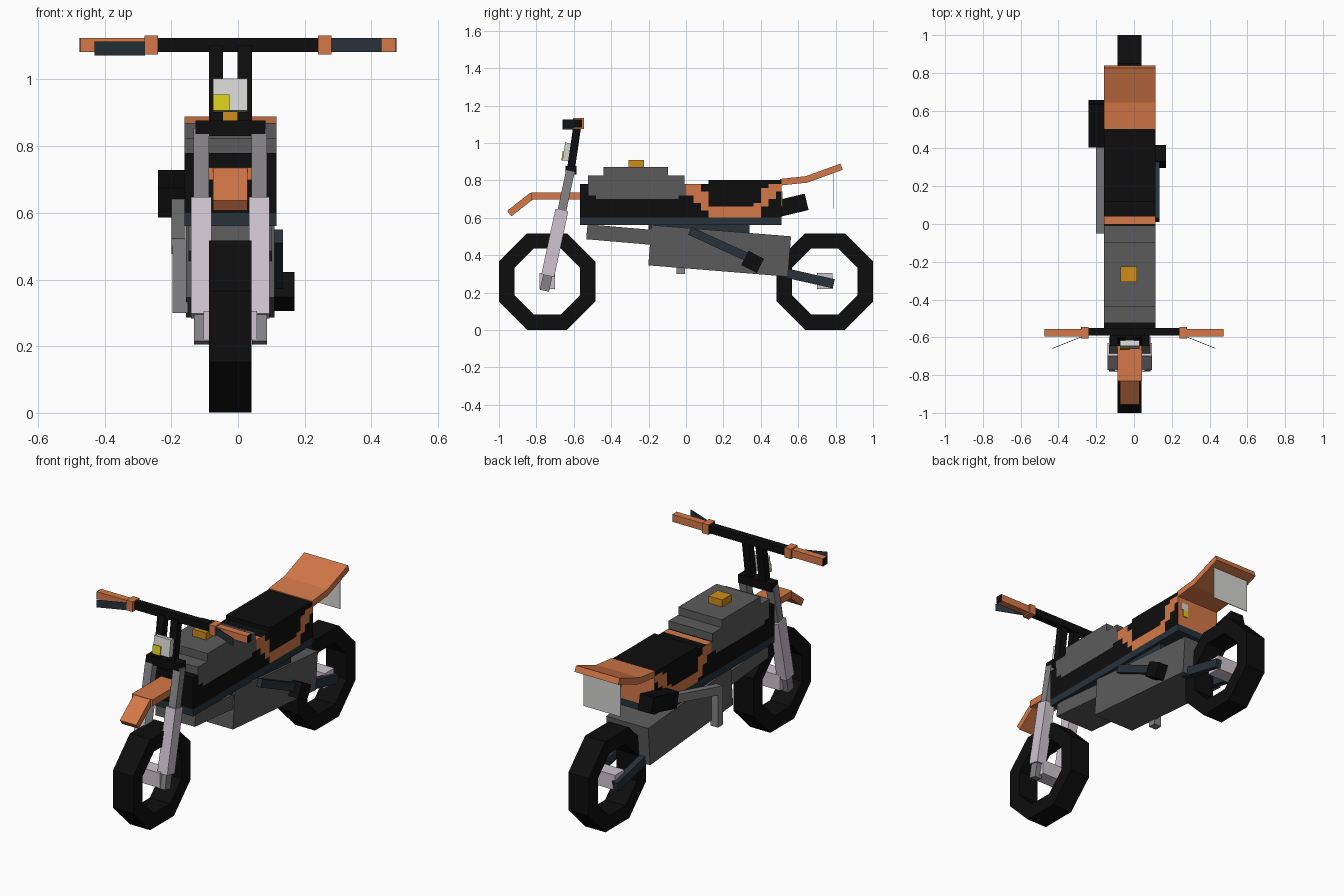
import bpy, bmesh, math
from mathutils import Vector

cube = bpy.data.objects.get("Cube")
if cube:
    bpy.data.objects.remove(cube, do_unlink=True)


def material(name, r, g, b):
    m = bpy.data.materials.new(name)
    m.use_nodes = True
    m.diffuse_color = (r, g, b, 1)
    m.node_tree.nodes["Principled BSDF"].inputs["Base Color"].default_value = (r, g, b, 1)
    return m


BLACK = material("black", .004, .004, .004)
ORANGE = material("orange", .66, .19, .065)
GRAY = material("dark_gray", .105, .105, .108)
STEEL = material("steel_gray", .23, .225, .235)
SILVER = material("pale_silver", .62, .55, .62)
BLUE = material("blue_black", .02, .032, .042)
WHITE = material("off_white", .66, .66, .65)
YELLOW = material("yellow", .68, .6, .01)
AMBER = material("amber", .62, .27, .01)

MID = -0.023  # centre line of the bike


def finish(name, bm, *mats):
    bmesh.ops.recalc_face_normals(bm, faces=bm.faces)
    mesh = bpy.data.meshes.new(name)
    bm.to_mesh(mesh)
    bm.free()
    for m in mats:
        mesh.materials.append(m)
    ob = bpy.data.objects.new(name, mesh)
    bpy.context.collection.objects.link(ob)
    return ob


def cube_mesh(x, y, z):
    bm = bmesh.new()
    bmesh.ops.create_cube(bm, size=1)
    for v in bm.verts:
        v.co = Vector(a + (c + .5) * (b - a) for c, (a, b) in zip(v.co, (x, y, z)))
    return bm


def box(name, x, y, z, mat):
    return finish(name, cube_mesh(x, y, z), mat)


def beam(name, x, start, end, thick, mat):
    """Box running between two (y, z) points."""
    d = Vector(end) - Vector(start)
    ob = box(name, x, (-d.length / 2, d.length / 2), (-thick / 2, thick / 2), mat)
    ob.location = (0, (start[0] + end[0]) / 2, (start[1] + end[1]) / 2)
    ob.rotation_euler.x = math.atan2(d.y, d.x)
    return ob


def span(centre, width):
    return (centre - width / 2, centre + width / 2)


# Octagonal tyres with open centres, and hubs
def tyre(name, y):
    bm = bmesh.new()
    profile = [(-.064, .258), (.064, .258), (.064, .176), (-.064, .176)]
    rings = []
    for i in range(8):
        a = math.radians(22.5 + 45 * i)
        rings.append([bm.verts.new((MID + w, y + r / math.cos(math.pi / 8) * math.cos(a),
                                    .259 + r / math.cos(math.pi / 8) * math.sin(a)))
                      for w, r in profile])
    for i in range(8):
        p, q = rings[i], rings[(i + 1) % 8]
        for j in range(4):
            k = (j + 1) % 4
            bm.faces.new((p[j], p[k], q[k], q[j]))
    finish(name, bm, BLACK)


for end, y in (("front", -.742), ("rear", .742)):
    tyre(end + "_tyre", y)
    box(end + "_hub", span(MID, .16), span(y, .085), (.22, .305), SILVER)

# Fork legs, risers, swing arms, grips and levers on both sides
for side, s in (("left", 1), ("right", -1)):
    fork = MID + s * .087
    beam(side + "_fork_tip", span(fork, .045), (-.757, .21), (-.735, .31), .05, STEEL)
    beam(side + "_fork_lower", span(fork, .062), (-.739, .29), (-.664, .64), .07, SILVER)
    beam(side + "_fork_upper", span(fork, .047), (-.665, .63), (-.618, .85), .047, STEEL)
    beam(side + "_riser", span(MID + s * .043, .043), (-.618, .84), (-.58, 1.1), .042, BLACK)
    beam(side + "_swing_arm", span(MID + s * .085, .035), (.5, .312), (.79, .247), .05, BLUE)

    bar = lambda a, b: tuple(sorted((s * a, s * b)))
    box(side + "_collar", bar(.24, .28), (-.605, -.545), (1.075, 1.132), ORANGE)
    box(side + "_grip", bar(.28, .472), (-.595, -.555), (1.083, 1.125), ORANGE)
    box(side + "_grip_cap", bar(.472, .475), (-.595, -.555), (1.083, 1.125), BLACK)
    low = 1.083 if s > 0 else 1.072
    lever = box(side + "_lever", span(0, .162), span(0, .003), (low, low + .042), BLUE)
    lever.location = (s * .355, -.628, 0)
    lever.rotation_euler.z = -s * math.atan2(.06, .15)

# Handlebar, yoke and headlight
box("handlebar", (-.24, .24), (-.59, -.55), (1.083, 1.125), BLACK)
box("fork_yoke", span(MID, .21), (-.645, -.585), (.83, .877), BLACK)
beam("headlight", span(MID, .104), (-.645, .905), (-.63, 1.0), .032, WHITE)
beam("headlight_lens", (-.075, -.025), (-.664, .906), (-.656, .955), .006, YELLOW)

# Front mudguard
box("front_mudguard", span(MID, .13), (-.83, -.565), (.698, .736), ORANGE)
beam("front_mudguard_tip", span(MID, .104), (-.82, .72), (-.945, .622), .037, ORANGE)

# Main body: box sliced into small cells and coloured by region
SIDE = (-.16, .115)
bm = cube_mesh(SIDE, (-.567, .51), (.56, .78))
cuts = [((0, i * .04, 0), (0, 1, 0)) for i in range(-14, 13)]
cuts += [((0, 0, .6 + i * .02), (0, 0, 1)) for i in range(9)]
for co, no in cuts:
    bmesh.ops.bisect_plane(bm, geom=bm.verts[:] + bm.edges[:] + bm.faces[:],
                           plane_co=co, plane_no=no)
bm.normal_update()
for f in bm.faces:
    c, n = f.calc_center_median(), f.normal
    y, z = c.y, c.z
    tank_edge = max(.695, .695 + .5 * (-.44 - y), .695 + .5 * (y + .09))
    band_low = max(.605, .75 - 1.2 * y, .605 + 1.25 * (y - .38))
    band_high = max(.65, .65 + 1.9 * (.15 - y), .65 + 1.9 * (y - .36))
    if z < .6:
        f.material_index = 3
    elif n.y > .9:
        f.material_index = 1
    elif n.z > .9:
        f.material_index = 1 if 0 < y < .04 else 0
    elif abs(n.x) > .9:
        if -.53 < y < 0 and z > tank_edge:
            f.material_index = 2
        elif y > 0 and band_low < z < band_high:
            f.material_index = 1
finish("body", bm, BLACK, ORANGE, GRAY, BLUE)

# Stepped fuel tank, filler cap and seat
box("tank_lower", SIDE, (-.525, -.008), (.78, .825), GRAY)
box("tank_upper", SIDE, (-.44, -.095), (.825, .87), GRAY)
box("filler_cap", span(-.028, .086), (-.308, -.224), (.87, .91), AMBER)
box("seat", SIDE, (.12, .51), (.78, .802), BLACK)

# Rear mudguard, number plate and tail lamp
beam("rear_mudguard", SIDE, (.505, .79), (.645, .805), .035, ORANGE)
beam("rear_mudguard_tail", SIDE, (.632, .8), (.832, .873), .035, ORANGE)
box("number_plate", span(MID, .235), (.785, .789), (.65, .85), WHITE)
box("tail_lamp", (.05, .095), (.508, .515), (.7, .74), WHITE)
box("tail_lamp_lens", (.05, .08), (.508, .515), (.66, .7), YELLOW)

# Engine blocks and underframe
beam("engine_front", span(MID, .25), (-.53, .525), (-.18, .495), .08, GRAY)
beam("engine_rear", span(MID, .265), (-.193, .453), (.553, .393), .216, GRAY)
box("underframe", span(MID, .24), (-.2, .34), (.5, .56), BLUE)

# Kick stand with pedal on the left
beam("stand_arm", (.105, .135), (.02, .53), (.36, .375), .045, BLUE)
beam("stand_pedal", (.1, .17), (.315, .385), (.398, .343), .085, BLACK)

# Exhaust on the right
box("exhaust_leg", (-.197, -.15), (-.05, -.006), (.3, .52), STEEL)
beam("exhaust_pipe", (-.2, -.158), (-.045, .5), (.43, .622), .047, STEEL)
beam("muffler", (-.24, -.155), (.415, .63), (.645, .685), .09, BLACK)
